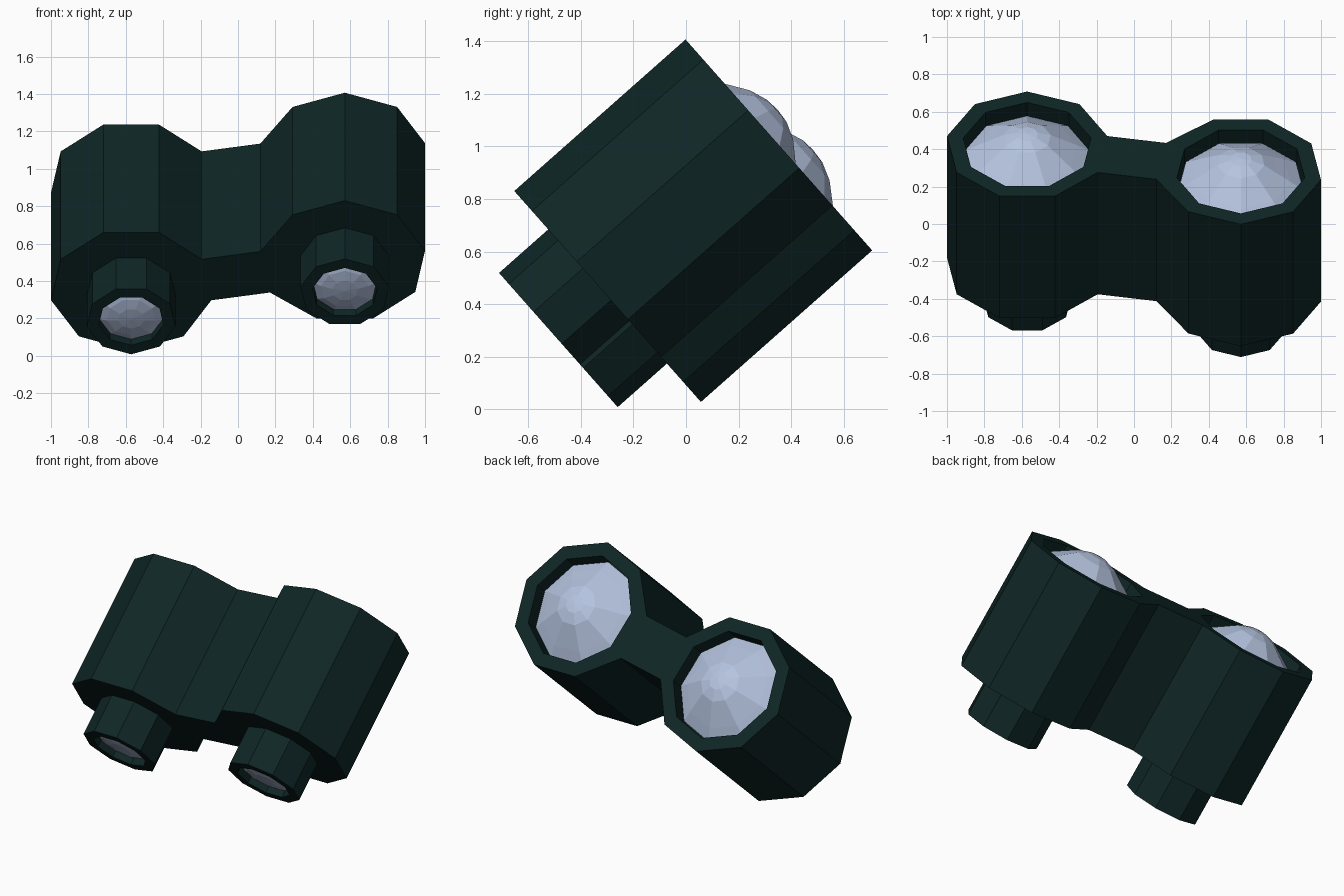
import bpy, bmesh, math
from mathutils import Vector

if "Cube" in bpy.data.objects:
    bpy.data.objects.remove(bpy.data.objects["Cube"])

TILT = math.radians(41.5)   # how far the tubes point upward
ROLL = math.radians(10)     # right tube sits higher than the left
CENTRE = Vector((0, 0.0275, 0.7175))
SPACING, R, HALF, SIDES = 0.58, 0.435, 0.435, 9


def material(name, rgb):
    m = bpy.data.materials.new(name)
    m.diffuse_color = (*rgb, 1)
    m.use_nodes = True
    m.node_tree.nodes["Principled BSDF"].inputs["Base Color"].default_value = m.diffuse_color
    return m


GREEN = material("dark green", (0.0048, 0.019, 0.019))
GLASS = material("pale blue glass", (0.46, 0.55, 0.74))


def place(u, v, h):
    """Local across / up / along-tube coordinates to world."""
    x = u * math.cos(ROLL) - v * math.sin(ROLL)
    w = u * math.sin(ROLL) + v * math.cos(ROLL)
    c, s = math.cos(TILT), math.sin(TILT)
    return CENTRE + Vector((x, h * c - w * s, h * s + w * c))


def finish(name, bm, mat):
    bmesh.ops.recalc_face_normals(bm, faces=bm.faces)
    me = bpy.data.meshes.new(name)
    bm.to_mesh(me)
    bm.free()
    me.materials.append(mat)
    bpy.context.collection.objects.link(bpy.data.objects.new(name, me))


def lathe(name, profile, side, mat):
    """Nine-sided turned part; profile of (radius, along), corner pointing outward."""
    bm = bmesh.new()
    rings = []
    for r, h in profile:
        if r == 0:
            rings.append([bm.verts.new(place(side * SPACING, 0, h))] * SIDES)
        else:
            rings.append([bm.verts.new(place(side * (SPACING + r * math.cos(a)), r * math.sin(a), h))
                          for a in (2 * math.pi * i / SIDES for i in range(SIDES))])
    for lo, hi in zip(rings, rings[1:]):
        for i in range(SIDES):
            j = (i + 1) % SIDES
            bm.faces.new(list(dict.fromkeys((lo[i], lo[j], hi[j], hi[i]))))
    finish(name, bm, mat)


for side, label in ((-1, "left"), (1, "right")):
    # main tube with a recess at the wide end
    lathe(label + "_barrel", [(0, -HALF), (R, -HALF), (R, HALF), (0.347, HALF),
                              (0.347, 0.31), (0, 0.31)], side, GREEN)
    # eyepiece with a shallow recess
    lathe(label + "_eyepiece", [(0, -0.42), (0.24, -0.42), (0.24, -0.685), (0.175, -0.685),
                                (0.175, -0.61), (0, -0.61)], side, GREEN)
    # domed lenses
    lathe(label + "_front_lens", [(0, 0.33), (0.34, 0.345), (0.27, 0.395), (0.195, 0.445),
                                  (0.128, 0.49), (0.058, 0.515), (0, 0.52)], side, GLASS)
    lathe(label + "_eye_lens", [(0, -0.62), (0.172, -0.64), (0.13, -0.658),
                                (0.07, -0.67), (0, -0.674)], side, GLASS)

# bridge between the tubes, reaching their inner corners
ix = SPACING - R * math.cos(math.radians(20))
iy = R * math.sin(math.radians(20))
kx, ky = SPACING - R * 0.5, R * math.sin(math.radians(60))
outline = [(-ix, -iy), (ix - 0.024, -iy), (kx, -ky), (ix, -iy),
           (ix, iy), (kx, ky), (ix - 0.024, iy), (-ix, iy)]
bm = bmesh.new()
near = bm.faces.new([bm.verts.new(place(u, v, -HALF)) for u, v in outline])
ext = bmesh.ops.extrude_face_region(bm, geom=[near], use_keep_orig=True)
step = place(0, 0, HALF) - place(0, 0, -HALF)
bmesh.ops.translate(bm, vec=step, verts=[g for g in ext["geom"] if isinstance(g, bmesh.types.BMVert)])
finish("bridge", bm, GREEN)
